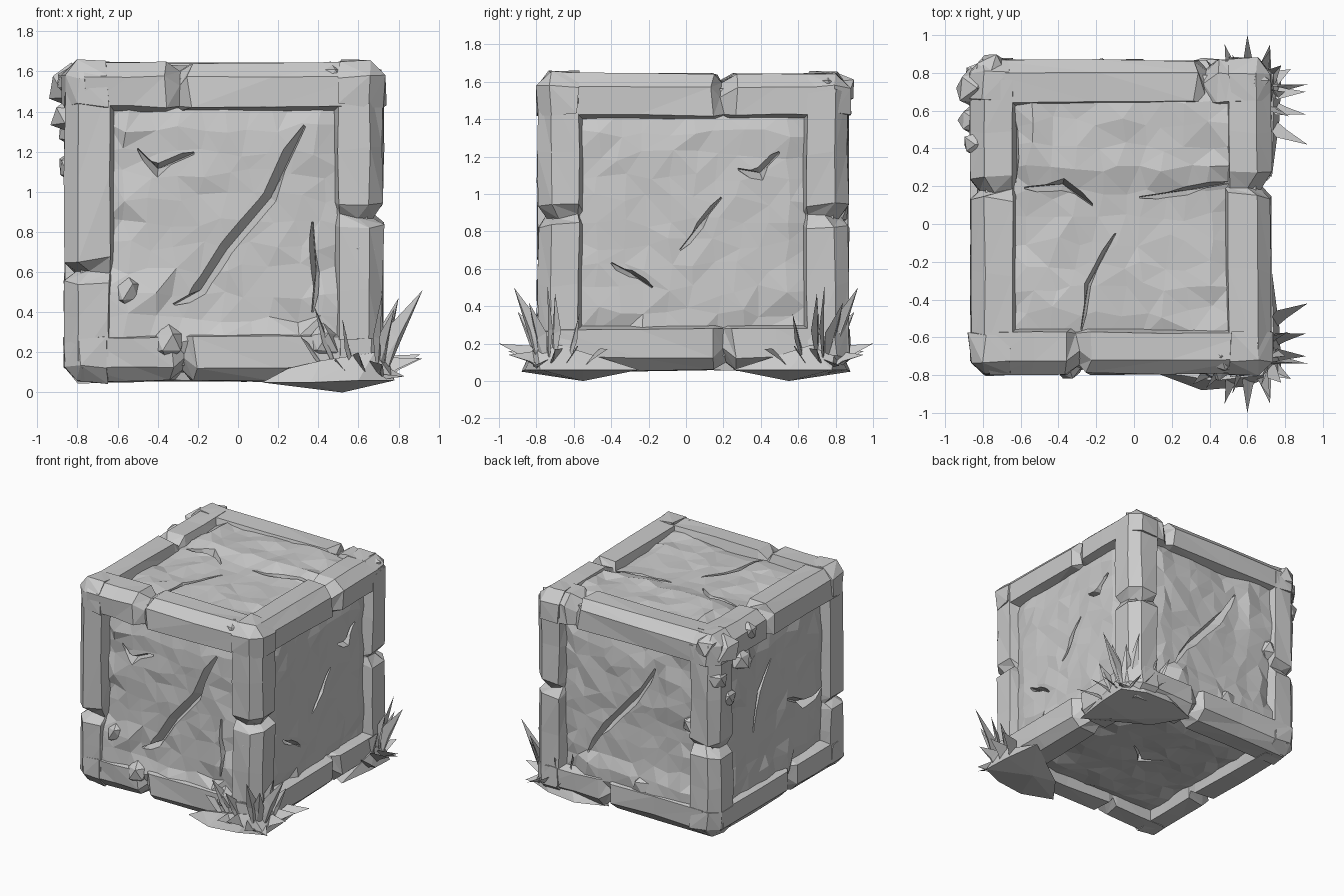
import bpy, bmesh, random
from mathutils import Vector

if "Cube" in bpy.data.objects:
    bpy.data.objects.remove(bpy.data.objects["Cube"])
random.seed(7)
C = Vector((-0.07, 0.037, 0.85))     # block centre
H = Vector((0.80, 0.837, 0.80))      # block half size
DEPTH, FRAME = 0.085, 0.22           # panel recess and frame width


def jit(a):
    return random.uniform(-a, a)


def finish(bm, name):
    bmesh.ops.recalc_face_normals(bm, faces=bm.faces[:])
    me = bpy.data.meshes.new(name)
    bm.to_mesh(me)
    bm.free()
    ob = bpy.data.objects.new(name, me)
    bpy.context.collection.objects.link(ob)
    return ob


def loft(bm, rings):
    vs = [[bm.verts.new(p) for p in r] for r in rings]
    n = len(vs[0])
    for a, b in zip(vs, vs[1:]):
        for i in range(n):
            j = (i + 1) % n
            bm.faces.new((a[i], a[j], b[j]))
            bm.faces.new((a[i], b[j], b[i]))
    bm.faces.new(vs[0][::-1])
    bm.faces.new(vs[-1])


def hull(bm, pts):
    vs = [bm.verts.new(p) for p in pts]
    r = bmesh.ops.convex_hull(bm, input=vs)
    bad = [g for g in set(r['geom_interior'] + r['geom_unused']) if isinstance(g, bmesh.types.BMVert)]
    bmesh.ops.delete(bm, geom=bad, context='VERTS')


# Rubble fills per face (axis, sign): u range, v range, depth below the frame face
FILLS = {
    (1, -1): [(-0.9, -0.38, 0.0, 0.56, 0.015), (-0.9, 0.42, 0.0, 0.32, 0.02), (0.38, 0.6, 0.0, 0.6, 0.03)],
    (1, 1): [(-0.9, 0.3, 0.0, 0.4, 0.015), (-0.9, -0.4, 0.9, 1.7, 0.03)],
    (2, 1): [(-0.62, 0.75, 0.2, 0.9, 0.015), (0.25, 0.6, -0.6, -0.3, 0.04)],
    (0, -1): [(0.35, 0.9, 1.05, 1.7, 0.02), (-0.1, 0.9, 0.0, 0.4, 0.03)],
    (0, 1): [(-0.6, 0.6, 0.0, 0.24, 0.03)],
}

# Core: faceted panels, pillowed and partly filled with rubble
bm = bmesh.new()
bmesh.ops.create_cube(bm, size=2)
bmesh.ops.subdivide_edges(bm, edges=bm.edges[:], cuts=11, use_grid_fill=True)
for v in bm.verts:
    on = [k for k in range(3) if abs(v.co[k]) > 0.999]
    q = v.co.copy()
    p = Vector(C[k] + q[k] * (H[k] - DEPTH) for k in range(3))
    if len(on) == 1:
        k = on[0]
        s = 1 if q[k] > 0 else -1
        i, j = [a for a in range(3) if a != k]
        p[i] += jit(0.033)
        p[j] += jit(0.033)
        edge = min(H[a] - FRAME - abs(p[a] - C[a]) for a in (i, j))
        d = DEPTH if edge < 0.08 else 0.058
        for u0, u1, v0, v1, fd in FILLS.get((k, s), []):
            if u0 < p[i] < u1 and v0 < p[j] < v1:
                d = min(d, fd + random.uniform(0, 0.025))
        p[k] = C[k] + s * (H[k] - d + jit(0.009))
    v.co = p
bmesh.ops.triangulate(bm, faces=bm.faces[:])
core = finish(bm, "stone_core")

# Cracks: V-shaped wedges cut into the panels (axis, sign, width, path)
CRACKS = [
    (1, -1, 0.055, [(0.33, 1.33), (0.15, 0.98), (-0.07, 0.72), (-0.20, 0.52), (-0.32, 0.44)]),
    (1, -1, 0.05, [(-0.50, 1.21), (-0.40, 1.10), (-0.22, 1.19)]),
    (1, -1, 0.03, [(0.37, 0.85), (0.38, 0.6), (0.37, 0.4)]),
    (2, 1, 0.03, [(0.03, 0.14), (0.28, 0.17), (0.52, 0.22)]),
    (2, 1, 0.04, [(-0.58, 0.19), (-0.38, 0.20), (-0.22, 0.10)]),
    (2, 1, 0.025, [(-0.10, -0.05), (-0.25, -0.32), (-0.28, -0.56)]),
    (2, 1, 0.03, [(-0.66, 0.78), (-0.64, 0.5), (-0.63, 0.22)]),
    (0, 1, 0.03, [(-0.03, 0.70), (0.08, 0.83), (0.19, 0.98)]),
    (0, 1, 0.03, [(-0.40, 0.63), (-0.30, 0.57), (-0.18, 0.50)]),
    (0, 1, 0.05, [(0.28, 1.13), (0.40, 1.10), (0.50, 1.22)]),
    (1, 1, 0.05, [(-0.30, 1.25), (-0.12, 0.95), (0.10, 0.70), (0.28, 0.45)]),
    (0, -1, 0.05, [(-0.55, 0.72), (-0.30, 0.68), (-0.10, 0.80)]),
    (0, -1, 0.03, [(0.10, 1.20), (0.25, 1.00), (0.32, 0.70)]),
    (2, -1, 0.03, [(-0.20, 0.10), (-0.05, 0.0), (0.10, 0.12)]),
]
for k, s, w, path in CRACKS:
    bm = bmesh.new()
    i, j = [a for a in range(3) if a != k]
    t = (Vector(path[-1]) - Vector(path[0])).normalized()
    rings = []
    for n, (u, v) in enumerate(path):
        ww = w * (0.2 if n in (0, len(path) - 1) else 1.0)
        ring = []
        for side, out in ((-1.8, 0.06), (1.8, 0.06), (0.3, -0.13)):
            p = Vector((0, 0, 0))
            p[i], p[j] = u - t.y * ww * side, v + t.x * ww * side
            p[k] = C[k] + s * (H[k] + out)
            ring.append(p)
        rings.append(ring)
    loft(bm, rings)
    cutter = finish(bm, "crack_cutter")
    cutter.hide_render = True
    m = core.modifiers.new("crack", 'BOOLEAN')
    m.operation, m.object, m.solver = 'DIFFERENCE', cutter, 'EXACT'
    bpy.context.view_layer.objects.active = core
    bpy.ops.object.modifier_apply(modifier=m.name)
    bpy.data.objects.remove(cutter)

# Frame: chamfered edge beams, each with one broken notch
NOTCH = {(0, -1, 1): -0.3, (0, -1, -1): -0.28, (0, 1, 1): 0.38, (0, 1, -1): 0.1,
         (1, -1, 1): 0.18, (1, 1, 1): 0.2, (1, 1, -1): 0.2, (1, -1, -1): -0.1,
         (2, -1, -1): 0.6, (2, 1, -1): 0.88, (2, 1, 1): 0.88, (2, -1, 1): 0.75}
PROFILE = [(0, 0.07), (0.07, 0), (FRAME, 0), (0.25, 0.12), (0.12, 0.25), (0, FRAME)]
bm = bmesh.new()
for (k, si, sj), b in NOTCH.items():
    i, j = [a for a in range(3) if a != k]
    lo, hi = C[k] - H[k] + 0.1, C[k] + H[k] - 0.1
    steps = [(lo, 0), ((lo + b) / 2, 0), (b - 0.05, 0), (b, 0.05), (b + 0.06, 0), ((b + hi) / 2, 0), (hi, 0)]
    rings = []
    for t, deep in steps:
        ring = []
        for a, c in PROFILE:
            p = Vector((0, 0, 0))
            p[k] = t + jit(0.018)
            p[i] = C[i] + si * (H[i] - a - deep * (a < 0.1) - random.uniform(0, 0.014))
            p[j] = C[j] + sj * (H[j] - c - deep * (c < 0.1) - random.uniform(0, 0.014))
            ring.append(p)
        rings.append(ring)
    loft(bm, rings)
finish(bm, "frame_beams")

# Corner blocks closing the frame
bm = bmesh.new()
for sx in (-1, 1):
    for sy in (-1, 1):
        for sz in (-1, 1):
            S = (sx, sy, sz)
            offs = []
            for k in range(3):
                for a in (0.075, FRAME):
                    for c in (0.075, FRAME):
                        o = [a, c]
                        o.insert(k, 0.0)
                        offs.append(o)
            hull(bm, [Vector(C[k] + S[k] * (H[k] - o[k] + jit(0.012)) for k in range(3)) for o in offs])
finish(bm, "corner_blocks")

# Loose chunks: worn back left edge, raised corner lumps, foot rubble
CHUNKS = [((-0.83, 0.72, 1.52), 0.12), ((-0.84, 0.55, 1.38), 0.10), ((-0.82, 0.78, 1.30), 0.10),
          ((-0.76, 0.80, 1.56), 0.11), ((-0.84, 0.42, 1.55), 0.08), ((-0.82, 0.68, 1.12), 0.09),
          ((0.46, -0.70, 1.57), 0.10), ((0.62, 0.76, 1.56), 0.10), ((0.62, -0.72, 0.75), 0.09),
          ((0.42, -0.74, 0.25), 0.10), ((-0.35, -0.74, 0.25), 0.10), ((0.64, 0.72, 0.75), 0.10),
          ((-0.55, -0.72, 0.50), 0.09), ((-0.2, 0.78, 0.3), 0.11), ((-0.62, 0.79, 0.9), 0.10)]
bm = bmesh.new()
for c, r in CHUNKS:
    new = bmesh.ops.create_icosphere(bm, subdivisions=1, radius=r)['verts']
    for v in new:
        v.co = v.co * random.uniform(0.75, 1.08) + Vector(c)
finish(bm, "loose_chunks")

# Earth mounds and grass tufts at both right-hand corners
TIPS = [(0.92, -0.74, 0.51), (0.92, -0.42, 0.17), (0.91, -0.58, 0.19), (0.91, -0.70, 0.17),
        (0.78, -0.84, 0.42), (0.72, -0.92, 0.50), (0.60, -1.0, 0.20), (0.48, -0.95, 0.16),
        (0.38, -0.87, 0.43), (0.82, -0.57, 0.36), (0.83, -0.82, 0.08), (0.31, -0.85, 0.28),
        (0.52, -0.90, 0.37), (0.72, -0.95, 0.14), (0.80, -0.70, 0.47)]
MOUND = [(0.12, -0.79, 0.05), (0.36, -0.88, 0.05), (0.60, -0.86, 0.06), (0.78, -0.78, 0.06),
         (0.77, -0.55, 0.06), (0.73, -0.25, 0.06), (0.52, -0.55, 0.0), (0.42, -0.83, 0.16),
         (0.68, -0.80, 0.20), (0.74, -0.66, 0.19), (0.30, -0.55, 0.03), (0.25, -0.80, 0.12)]
bm = bmesh.new()
bg = bmesh.new()
for m in (1, -1):
    hull(bm, [(x, y * m, z) for x, y, z in MOUND])
    for tip in TIPS:
        t = Vector(tip)
        root = Vector((min(0.72, t.x), max(-0.78, t.y), 0.07))
        root = root.lerp(Vector((0.68, -0.74, 0.07)), 0.45)
        d = t - root
        side = d.cross(Vector((0.5, -0.5, 0.8))).normalized() * 0.045
        up = Vector((-0.02, 0.02, 0.03))
        mid = root + d * 0.45 + up
        pts = [root - side * 0.6, mid - side, t, mid + side, root + side * 0.6, mid - up * 0.9]
        a, b, c, e, f, g = [bg.verts.new((p.x, p.y * m, p.z)) for p in pts]
        for tri in ((a, b, g), (b, c, g), (c, e, g), (e, f, g), (f, a, g)):
            bg.faces.new(tri)
        bg.faces.new((a, f, e, c, b))
finish(bm, "earth_mounds")
finish(bg, "grass_tufts")
